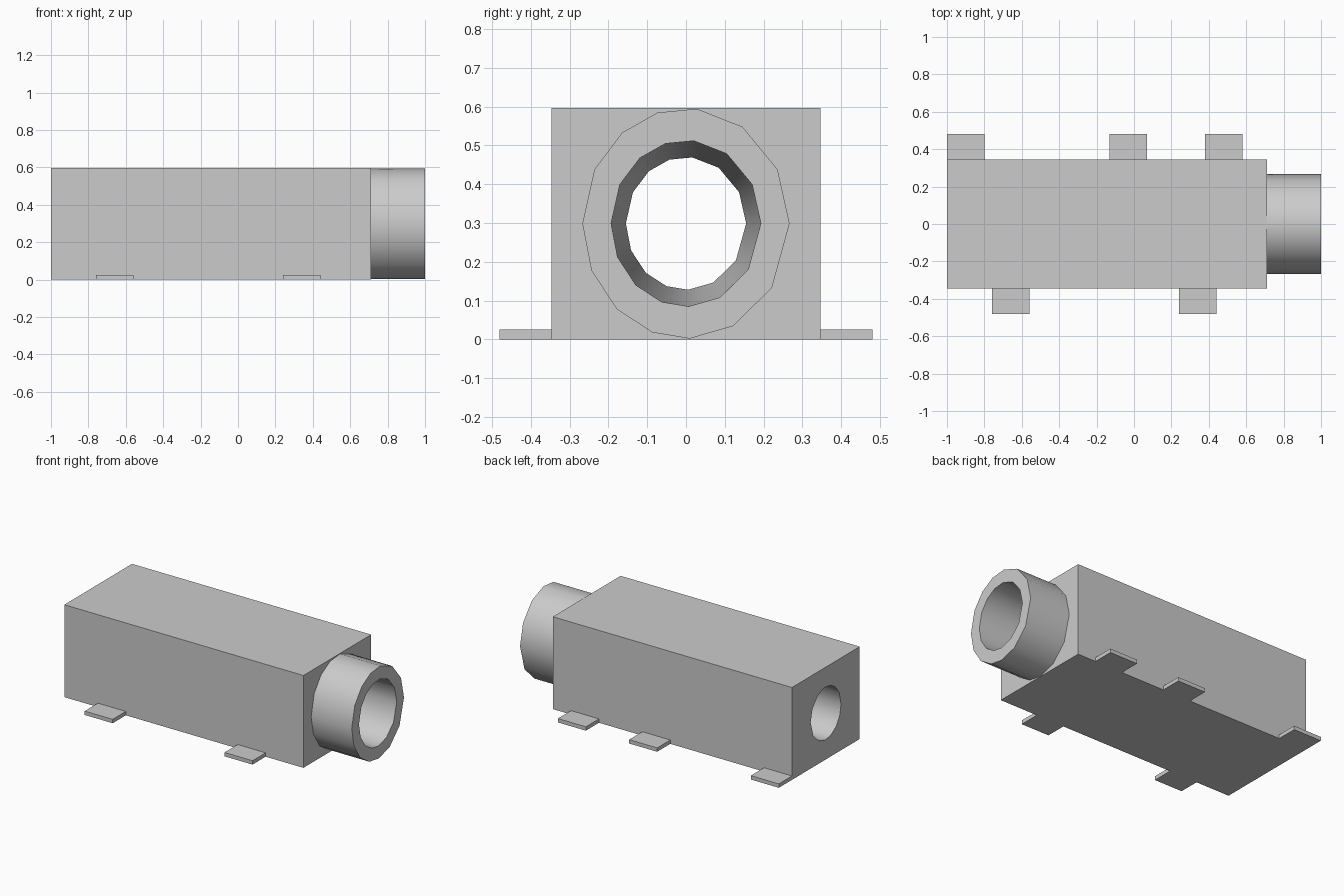
import bpy, bmesh
from math import cos, sin, radians

default = bpy.data.objects.get("Cube")
if default:
    bpy.data.objects.remove(default, do_unlink=True)

grey = bpy.data.materials.new("plain grey")
grey.use_nodes = True
colour = (0.6, 0.6, 0.6, 1)
grey.diffuse_color = colour
grey.node_tree.nodes["Principled BSDF"].inputs["Base Color"].default_value = colour

BODY_END, BACK, TIP = 0.71, -1.0, 1.0
HALF_DEPTH, HEIGHT, MID_Z = 0.346, 0.597, 0.299
# Slightly uneven facets around the barrel and the bore
ANGLES = [0, 28, 57, 84, 106, 128, 152, 180, 204, 228, 251, 272, 297, 326]


def finish(name, bm):
    bmesh.ops.recalc_face_normals(bm, faces=bm.faces)
    mesh = bpy.data.meshes.new(name)
    bm.to_mesh(mesh)
    bm.free()
    mesh.materials.append(grey)
    obj = bpy.data.objects.new(name, mesh)
    bpy.context.collection.objects.link(obj)
    return obj


def box(name, x0, x1, y0, y1, z0, z1):
    bm = bmesh.new()
    bmesh.ops.create_cube(bm, size=1)
    for v in bm.verts:
        v.co.x = x1 if v.co.x > 0 else x0
        v.co.y = y1 if v.co.y > 0 else y0
        v.co.z = z1 if v.co.z > 0 else z0
    return finish(name, bm)


def rings(name, sections, caps=False):
    """Join elliptical rings given as (x, y radius, z radius)."""
    bm = bmesh.new()
    loops = [[bm.verts.new((x, ry * cos(radians(a)), MID_Z + rz * sin(radians(a))))
              for a in ANGLES] for x, ry, rz in sections]
    n = len(ANGLES)
    for a, b in zip(loops, loops[1:]):
        for i in range(n):
            j = (i + 1) % n
            bm.faces.new((a[i], a[j], b[j], b[i]))
    if caps:
        bm.faces.new(loops[0])
        bm.faces.new(loops[-1])
    return finish(name, bm)


def bore(x):
    """Section of the bore, which narrows evenly towards the back."""
    t = (x - BACK) / (TIP - BACK)
    return x, 0.155 + 0.038 * t, 0.171 + 0.043 * t


def smooth(obj):
    bpy.ops.object.select_all(action="DESELECT")
    obj.select_set(True)
    bpy.context.view_layer.objects.active = obj
    bpy.ops.object.shade_smooth_by_angle(angle=radians(40))


# Body block with the bore cut right through
body = box("body", BACK, BODY_END, -HALF_DEPTH, HALF_DEPTH, 0, HEIGHT)
cutter = rings("bore_cutter", [bore(BACK - 0.1), bore(TIP)], caps=True)
cutter.hide_render = True
cut = body.modifiers.new("bore", "BOOLEAN")
cut.operation = "DIFFERENCE"
cut.solver = "EXACT"
cut.object = cutter
bpy.context.view_layer.objects.active = body
bpy.ops.object.modifier_apply(modifier=cut.name)
bpy.data.objects.remove(cutter, do_unlink=True)
smooth(body)

# Round barrel: outside wall, end rim and inside wall
barrel = rings("barrel", [(BODY_END, 0.267, 0.297), (TIP, 0.267, 0.297),
                          bore(TIP), bore(BODY_END)])
smooth(barrel)

# Flat solder tabs along both lower edges
for side, row, starts in ((-1, "front", (-0.76, 0.24)),
                          (1, "back", (-1.0, -0.13, 0.38))):
    for i, x in enumerate(starts):
        y0, y1 = sorted((side * HALF_DEPTH, side * 0.48))
        box(f"{row}_tab_{i + 1}", x, x + 0.2, y0, y1, 0, 0.025)
